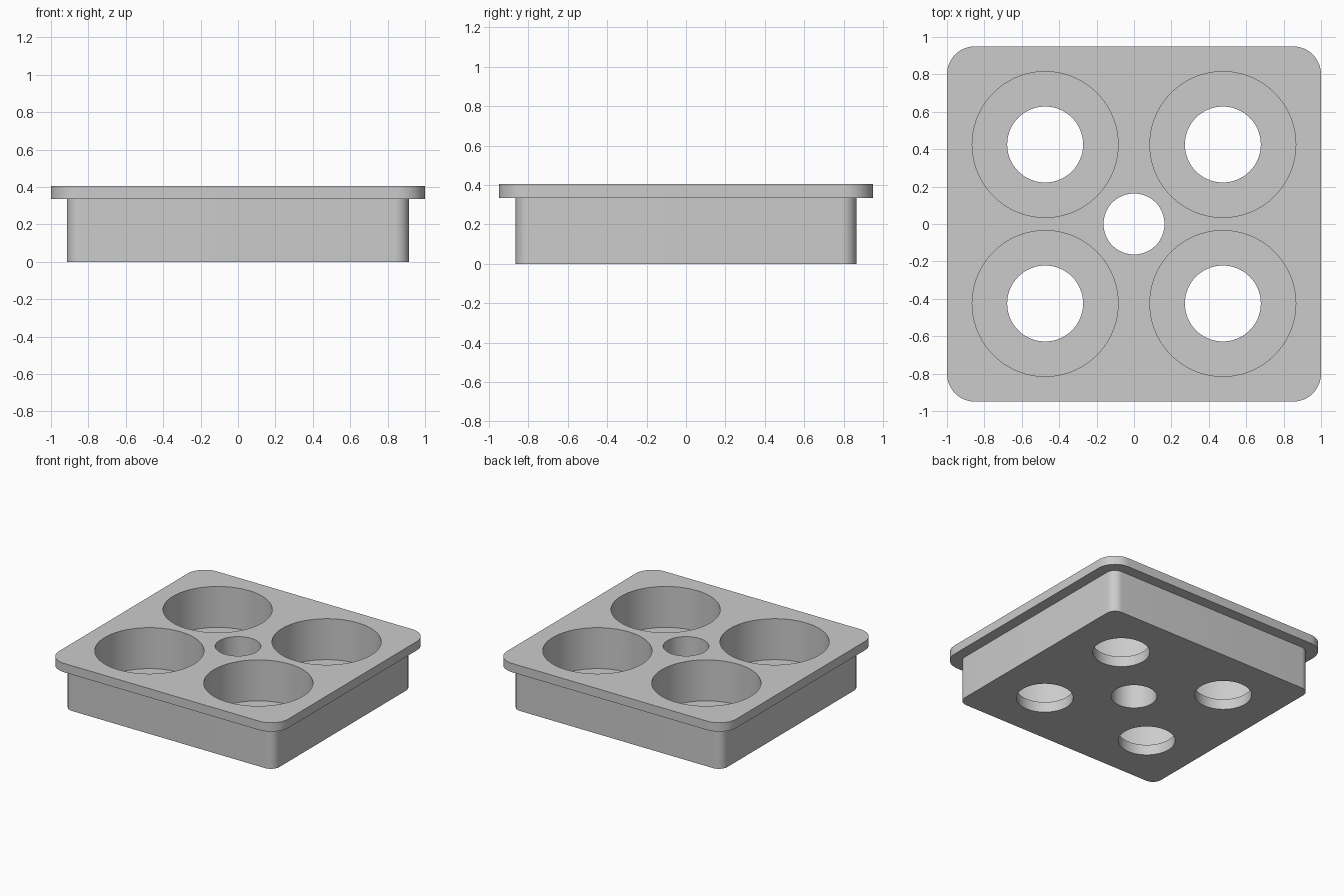
import bpy, bmesh
from math import pi, cos, sin

cube = bpy.data.objects.get("Cube")
if cube:
    bpy.data.objects.remove(cube, do_unlink=True)

# Overall sizes
TOP, LIP, FLOOR = 0.405, 0.335, 0.082
PITCH_X, PITCH_Y = 0.475, 0.425

grey = bpy.data.materials.new("plain grey")
grey.use_nodes = True
colour = (0.6, 0.6, 0.6, 1)
grey.diffuse_color = colour
grey.node_tree.nodes["Principled BSDF"].inputs["Base Color"].default_value = colour


def rounded_rect(half_x, half_y, radius, steps=12):
    """Outline of a rectangle with rounded corners."""
    points = []
    for corner, (sx, sy) in enumerate([(1, 1), (-1, 1), (-1, -1), (1, -1)]):
        for i in range(steps + 1):
            a = (corner + i / steps) * pi / 2
            points.append((sx * (half_x - radius) + radius * cos(a),
                           sy * (half_y - radius) + radius * sin(a)))
    return points


def circle(radius, x=0, y=0, steps=72):
    return [(x + radius * cos(2 * pi * i / steps), y + radius * sin(2 * pi * i / steps))
            for i in range(steps)]


def stack(name, layers):
    """Closed solid joining a list of (outline, height) layers from the bottom up."""
    bm = bmesh.new()
    rings = [[bm.verts.new((x, y, z)) for x, y in outline] for outline, z in layers]
    for low, high in zip(rings, rings[1:]):
        n = len(low)
        for i in range(n):
            j = (i + 1) % n
            bm.faces.new((low[i], low[j], high[j], high[i]))
    bm.faces.new(rings[0][::-1])
    bm.faces.new(rings[-1])
    bmesh.ops.recalc_face_normals(bm, faces=bm.faces)
    mesh = bpy.data.meshes.new(name)
    bm.to_mesh(mesh)
    bm.free()
    mesh.materials.append(grey)
    obj = bpy.data.objects.new(name, mesh)
    bpy.context.collection.objects.link(obj)
    return obj


# Tray: straight body with an overhanging lip
body = rounded_rect(0.915, 0.865, 0.075)
lip = rounded_rect(1, 0.95, 0.15)
tray = stack("tray", [(body, 0), (body, LIP), (lip, LIP), (lip, TOP)])

# Cutters: four stepped cup pockets and a central through hole
cutters = []
for sx in (-1, 1):
    for sy in (-1, 1):
        x, y = sx * PITCH_X, sy * PITCH_Y
        drain, cup = circle(0.203, x, y), circle(0.39, x, y)
        cutters.append(stack("pocket_cutter", [(drain, -0.1), (drain, FLOOR),
                                               (cup, FLOOR), (cup, TOP + 0.1)]))
hole = circle(0.163)
cutters.append(stack("centre_cutter", [(hole, -0.1), (hole, TOP + 0.1)]))

bpy.ops.object.select_all(action="DESELECT")
tray.select_set(True)
bpy.context.view_layer.objects.active = tray
for cutter in cutters:
    cutter.hide_render = True
    cut = tray.modifiers.new("cut", "BOOLEAN")
    cut.operation = "DIFFERENCE"
    cut.solver = "EXACT"
    cut.object = cutter
    bpy.ops.object.modifier_apply(modifier=cut.name)
for cutter in cutters:
    bpy.data.objects.remove(cutter, do_unlink=True)

# Smooth round walls, crisp rims
bpy.ops.object.shade_smooth_by_angle(angle=pi / 6)
